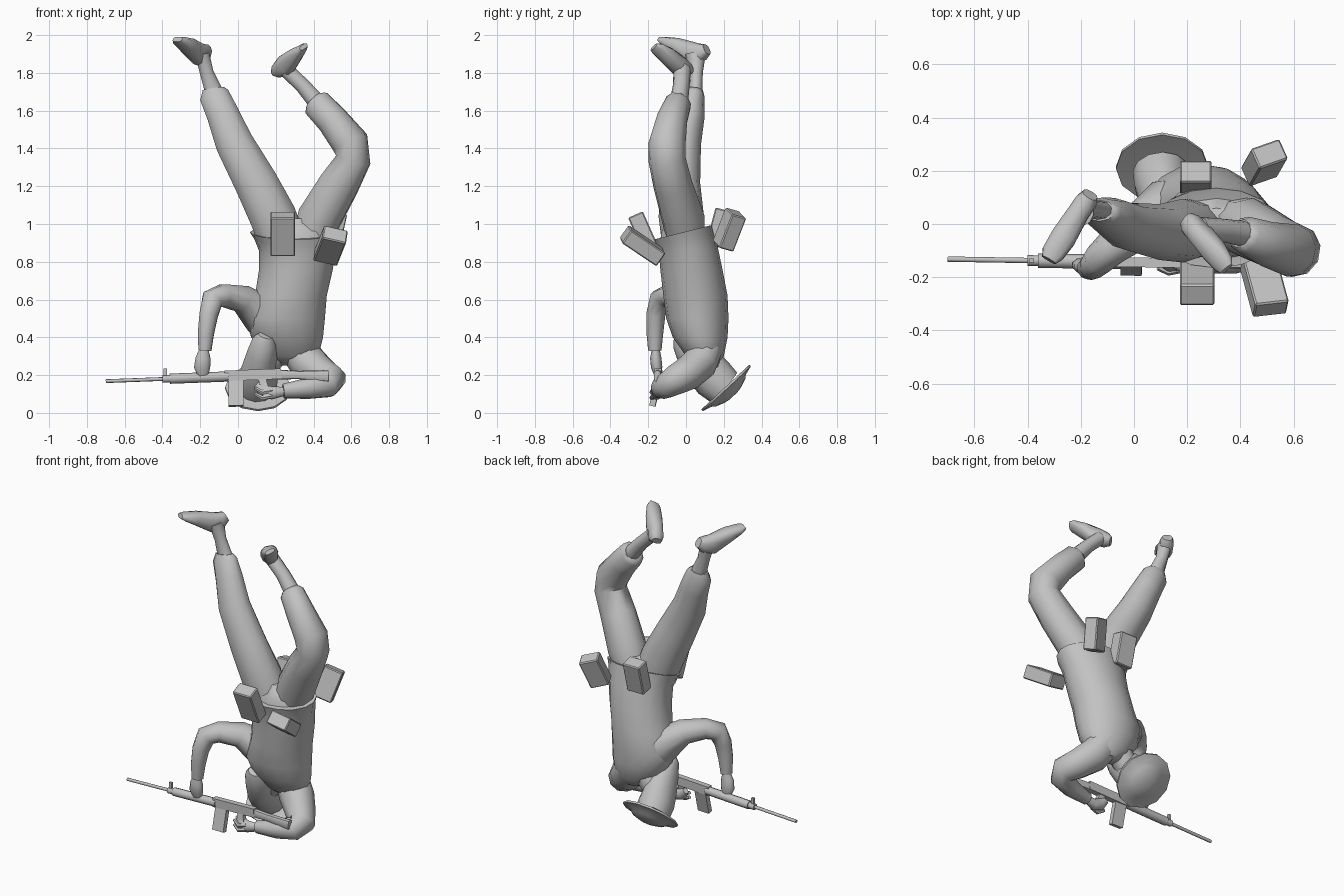
import bpy, bmesh, math
from mathutils import Vector, Matrix

grey = bpy.data.materials.new("plain_grey")
grey.diffuse_color = (0.54, 0.54, 0.54, 1)


def finish(name, bm, smooth=True):
    bmesh.ops.recalc_face_normals(bm, faces=bm.faces)
    me = bpy.data.meshes.new(name)
    bm.to_mesh(me)
    bm.free()
    me.materials.append(grey)
    ob = bpy.data.objects.new(name, me)
    bpy.context.collection.objects.link(ob)
    if smooth:
        bpy.ops.object.select_all(action='DESELECT')
        ob.select_set(True)
        bpy.context.view_layer.objects.active = ob
        bpy.ops.object.shade_smooth_by_angle(angle=math.radians(50))
    return ob


def loft(name, rings, ref=(0, 1, 0), n=10, normal=None, power=1.0):
    """Skin elliptical rings (x, y, z, radius along ref, radius across)."""
    bm = bmesh.new()
    loops = []
    c = [Vector(r[:3]) for r in rings]
    for i, r in enumerate(rings):
        t = Vector(normal) if normal else c[min(i + 1, len(c) - 1)] - c[max(i - 1, 0)]
        t.normalize()
        u = Vector(ref) - t * t.dot(Vector(ref))
        u.normalize()
        v = t.cross(u)
        loop = []
        for k in range(n):
            q = 2 * math.pi * k / n
            cu, cv = math.cos(q), math.sin(q)
            cu = math.copysign(abs(cu) ** power, cu)
            cv = math.copysign(abs(cv) ** power, cv)
            loop.append(bm.verts.new(c[i] + u * cu * r[3] + v * cv * r[4]))
        loops.append(loop)
    for a, b in zip(loops, loops[1:]):
        for k in range(n):
            bm.faces.new((a[k], a[(k + 1) % n], b[(k + 1) % n], b[k]))
    bm.faces.new(loops[0])
    bm.faces.new(loops[-1])
    return finish(name, bm)


def box(name, centre, size, long_axis, side_axis=(1, 0, 0), bevel=0.0):
    """Box whose z follows long_axis and whose x follows side_axis."""
    w = Vector(long_axis).normalized()
    u = Vector(side_axis)
    u = (u - w * w.dot(u)).normalized()
    rot = Matrix((u, w.cross(u), w)).transposed().to_4x4()
    bm = bmesh.new()
    bmesh.ops.create_cube(bm, size=1, matrix=Matrix.Translation(centre) @ rot @ Matrix.Diagonal((*size, 1)))
    if bevel:
        bmesh.ops.bevel(bm, geom=bm.edges[:], offset=bevel, segments=1, affect='EDGES')
    return finish(name, bm, False)


# Tunic, flared at the hem, which rises towards the back
tunic = loft("tunic", [(0.30, 0.11, 0.25, 0.05, 0.08), (0.285, 0.10, 0.30, 0.10, 0.14),
                       (0.26, 0.075, 0.40, 0.145, 0.19), (0.25, 0.06, 0.50, 0.165, 0.21),
                       (0.28, 0.05, 0.62, 0.17, 0.19), (0.305, 0.03, 0.75, 0.165, 0.195),
                       (0.315, 0.012, 0.86, 0.155, 0.205), (0.312, -0.005, 0.92, 0.15, 0.225),
                       (0.308, -0.015, 0.96, 0.15, 0.245), (0.308, -0.015, 0.955, 0.12, 0.21)],
             n=16, normal=(0, 0, 1))
for v in tunic.data.vertices:
    v.co.z += 0.25 * v.co.y * min(1, max(0, (v.co.z - 0.75) / 0.2))
loft("hips", [(0.31, 0.0, 0.88, 0.14, 0.19), (0.31, -0.01, 0.96, 0.12, 0.20),
              (0.31, -0.01, 1.03, 0.07, 0.10)], n=12, normal=(0, 0, 1))

# Trouser legs, straight and bent
loft("straight_trouser_leg", [(0.23, -0.02, 0.92, 0.11, 0.13), (0.185, -0.025, 1.04, 0.12, 0.13),
                              (0.095, -0.03, 1.22, 0.105, 0.12), (-0.02, -0.01, 1.43, 0.09, 0.105),
                              (-0.08, 0.025, 1.58, 0.075, 0.09), (-0.125, 0.045, 1.68, 0.055, 0.083),
                              (-0.13, 0.05, 1.715, 0.04, 0.06)])
loft("bent_trouser_leg", [(0.38, 0.0, 0.90, 0.10, 0.10), (0.43, -0.015, 1.03, 0.115, 0.12),
                          (0.535, -0.07, 1.21, 0.105, 0.11), (0.61, -0.10, 1.34, 0.10, 0.095),
                          (0.595, -0.10, 1.43, 0.10, 0.10), (0.50, -0.075, 1.55, 0.085, 0.085),
                          (0.415, -0.04, 1.64, 0.07, 0.08), (0.40, -0.035, 1.655, 0.055, 0.055)],
     ref=(0.15, 1, 0.1))

# Ankles and feet
loft("straight_ankle", [(-0.12, 0.05, 1.68, 0.036, 0.052), (-0.165, 0.055, 1.80, 0.034, 0.038),
                        (-0.19, 0.05, 1.90, 0.055, 0.04)])
loft("straight_foot", [(-0.165, 0.11, 1.925, 0.03, 0.03), (-0.18, 0.085, 1.91, 0.047, 0.042),
                       (-0.21, 0.04, 1.90, 0.062, 0.042), (-0.265, -0.05, 1.945, 0.042, 0.05),
                       (-0.305, -0.11, 1.968, 0.024, 0.045), (-0.32, -0.135, 1.978, 0.014, 0.03)],
     ref=(0, 0.1, 1), power=0.75)
loft("bent_ankle", [(0.43, -0.04, 1.63, 0.05, 0.05), (0.34, -0.025, 1.735, 0.044, 0.042),
                    (0.25, -0.02, 1.82, 0.046, 0.042)])
loft("bent_foot", [(0.195, 0.02, 1.805, 0.02, 0.03), (0.213, 0.0, 1.815, 0.042, 0.042),
                   (0.252, -0.04, 1.84, 0.058, 0.042), (0.30, -0.10, 1.892, 0.040, 0.048),
                   (0.337, -0.15, 1.928, 0.022, 0.042), (0.347, -0.17, 1.938, 0.012, 0.03)],
     ref=(-0.57, 0, 0.8), power=0.75)

# Arms
loft("raised_sleeve", [(0.23, 0.09, 0.44, 0.10, 0.12), (0.12, 0.065, 0.52, 0.105, 0.11),
                       (0.02, -0.01, 0.605, 0.085, 0.075), (-0.08, -0.085, 0.622, 0.068, 0.062),
                       (-0.135, -0.135, 0.60, 0.06, 0.062), (-0.155, -0.16, 0.52, 0.05, 0.052),
                       (-0.17, -0.165, 0.42, 0.044, 0.045), (-0.175, -0.165, 0.33, 0.035, 0.036)],
     ref=(-0.56, 0.83, 0))
loft("low_sleeve", [(0.31, 0.11, 0.35, 0.09, 0.10), (0.37, 0.075, 0.265, 0.095, 0.105),
                    (0.445, 0.005, 0.205, 0.09, 0.09), (0.495, -0.055, 0.175, 0.08, 0.08),
                    (0.475, -0.095, 0.15, 0.07, 0.07), (0.37, -0.13, 0.13, 0.06, 0.055),
                    (0.24, -0.145, 0.115, 0.042, 0.038)], ref=(-0.1, 0.74, -0.66))

# Hands gripping the rifle
loft("raised_hand", [(-0.178, -0.16, 0.35, 0.018, 0.02), (-0.185, -0.16, 0.29, 0.03, 0.042),
                     (-0.19, -0.155, 0.24, 0.03, 0.045), (-0.185, -0.15, 0.20, 0.018, 0.03)])
loft("low_hand", [(0.25, -0.145, 0.115, 0.02, 0.024), (0.18, -0.155, 0.105, 0.03, 0.036),
                  (0.13, -0.15, 0.12, 0.028, 0.036), (0.10, -0.14, 0.15, 0.016, 0.02)])
for i, dz in enumerate((0.0, 0.03)):
    loft("low_finger_%d" % (i + 1), [(0.18, -0.17, 0.09 + dz, 0.014, 0.014),
                                     (0.13, -0.18, 0.08 + dz, 0.014, 0.014),
                                     (0.09, -0.165, 0.10 + dz, 0.010, 0.010)], n=6)

# Head with jaw, and the neck joining the collar
loft("head", [(0.10, 0.20, 0.135, 0.105, 0.105), (0.105, 0.15, 0.18, 0.115, 0.105),
              (0.115, 0.09, 0.25, 0.11, 0.09), (0.13, 0.03, 0.32, 0.09, 0.08),
              (0.14, -0.02, 0.38, 0.06, 0.065), (0.148, -0.045, 0.41, 0.025, 0.04)], n=12)
loft("neck", [(0.14, 0.11, 0.24, 0.07, 0.07), (0.20, 0.11, 0.32, 0.075, 0.075),
              (0.27, 0.09, 0.40, 0.08, 0.08)])

# Shallow helmet with a wide faceted brim
crown = Vector((0, 0.68, -0.73))
rim = Vector((0.106, 0.212, 0.132))
loft("helmet", [(*(rim + crown * h), r, r) for h, r in
                ((-0.002, 0.10), (-0.006, 0.174), (0.006, 0.174), (0.020, 0.125),
                 (0.036, 0.105), (0.050, 0.065), (0.054, 0.05), (0.058, 0.03))],
     ref=(1, 0, 0), n=12, normal=crown)

# Belt pouches
box("front_pouch", (0.237, -0.222, 0.947), (0.13, 0.085, 0.225), (0, -0.4, 0.9), bevel=0.006)
box("front_side_pouch", (0.49, -0.23, 0.885), (0.13, 0.085, 0.225), (0.05, -0.185, 0.125),
    (0.95, 0.15, -0.25), bevel=0.006)
box("back_side_pouch", (0.49, 0.23, 0.97), (0.12, 0.085, 0.195), (0.04, 0.07, 0.18),
    (0.9, 0.35, -0.2), bevel=0.006)
box("back_pouch", (0.232, 0.172, 0.98), (0.12, 0.085, 0.2), (0, 0.05, 0.19), bevel=0.006)

# Rifle, laid along its own slightly rising axis
axis = Vector((1.18, -0.02, 0.045)).normalized()
muzzle = Vector((-0.70, -0.132, 0.168))


def on_gun(d, drop=0.0):
    return muzzle + axis * d + Vector((0, 0, -drop))


def gun_tube(name, d0, d1, r, n=8):
    return loft(name, [(*on_gun(d0), r, r), (*on_gun(d1), r, r)], n=n)


gun_tube("rifle_barrel", 0, 0.42, 0.010)
gun_tube("rifle_gas_block", 0.30, 0.35, 0.020)
gun_tube("rifle_handguard", 0.34, 0.65, 0.027)
box("rifle_front_sight", on_gun(0.315, -0.03), (0.018, 0.015, 0.05), (0, 0, 1))
box("rifle_receiver", on_gun(0.78, -0.004), (0.055, 0.036, 0.30), axis, (0, 0, 1))
box("rifle_magazine", on_gun(0.69, 0.09) + Vector((0, -0.018, 0)), (0.08, 0.032, 0.14),
    (0, 0.25, 1), axis)
box("rifle_grip", on_gun(0.84, 0.06) + Vector((0, -0.01, 0)), (0.04, 0.03, 0.10), (-0.3, 0.2, 1), axis)
loft("rifle_stock", [(*on_gun(0.91, 0.0), 0.026, 0.018), (*on_gun(1.02, 0.006), 0.022, 0.017),
                     (*on_gun(1.18, 0.018), 0.03, 0.018)], ref=(0, 0, 1), power=0.6)
